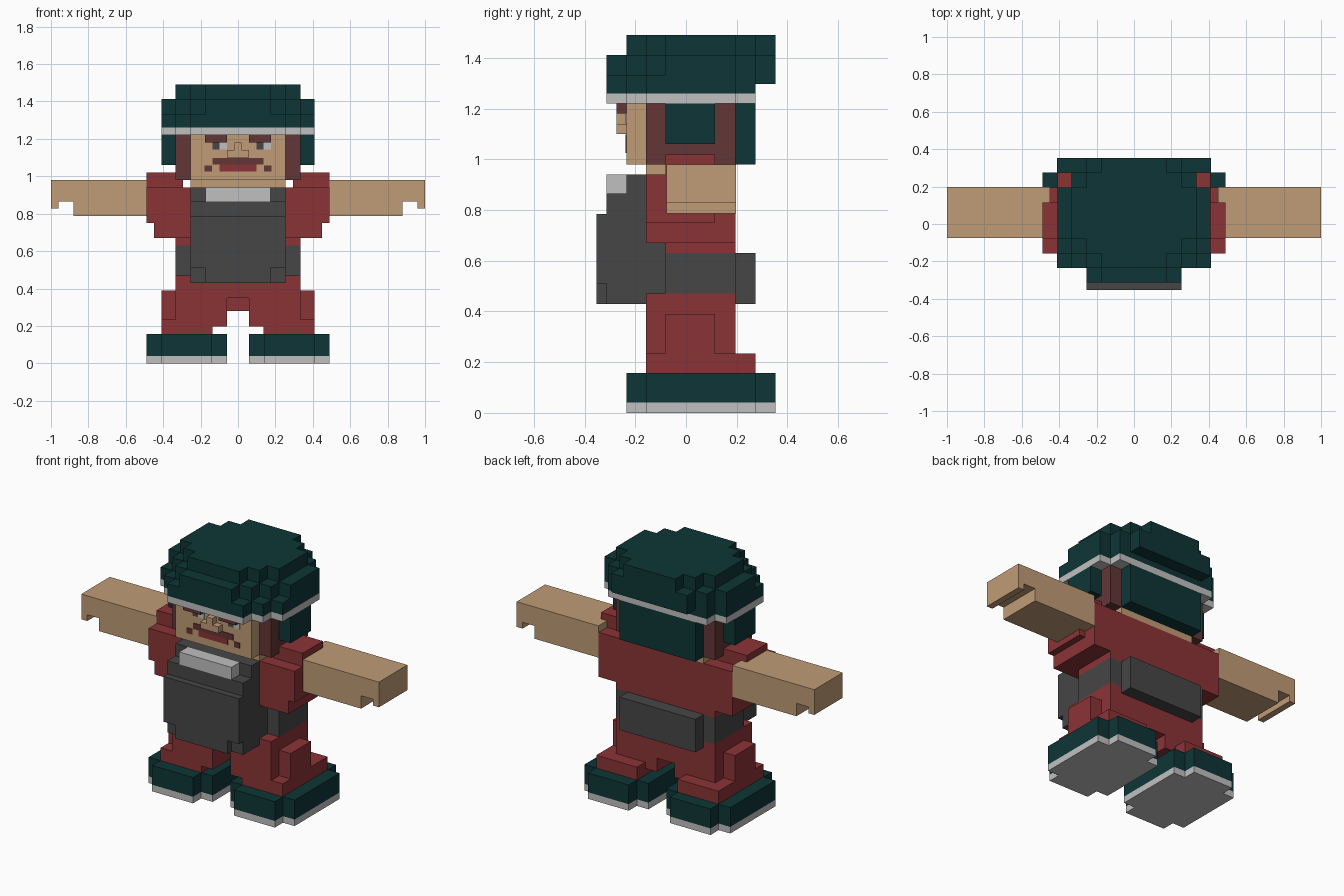
import bpy
import bmesh

cube = bpy.data.objects.get("Cube")
if cube:
    bpy.data.objects.remove(cube, do_unlink=True)


def material(name, rgb):
    lin = [((c / 255 + 0.055) / 1.055) ** 2.4 if c > 10 else c / 255 / 12.92 for c in rgb]
    m = bpy.data.materials.new(name)
    m.use_nodes = True
    m.diffuse_color = (*lin, 1)
    bsdf = next(n for n in m.node_tree.nodes if n.type == 'BSDF_PRINCIPLED')
    bsdf.inputs["Base Color"].default_value = (*lin, 1)
    bsdf.inputs["Roughness"].default_value = 0.9
    return m


TEAL = material("dark teal", (14, 53, 54))
TAN = material("skin tan", (192, 156, 118))
RED = material("brick red", (139, 51, 54))
BROWN = material("hair brown", (100, 54, 54))
GREY = material("apron grey", (70, 70, 70))
WHITE = material("pale grey", (192, 192, 192))


def finish(name, bm, mat):
    bmesh.ops.recalc_face_normals(bm, faces=bm.faces)
    me = bpy.data.meshes.new(name)
    bm.to_mesh(me)
    bm.free()
    me.materials.append(mat)
    ob = bpy.data.objects.new(name, me)
    bpy.context.collection.objects.link(ob)
    return ob


def prism(bm, outline, z0, z1):
    """Extrude a plan outline from z0 to z1."""
    face = bm.faces.new([bm.verts.new((x, y, z0)) for x, y in outline])
    top = bmesh.ops.extrude_face_region(bm, geom=[face])["geom"]
    bmesh.ops.translate(bm, vec=(0, 0, z1 - z0),
                        verts=[v for v in top if isinstance(v, bmesh.types.BMVert)])


def boxes(name, mat, *specs):
    """Boxes given as x0, x1, y0, y1, z0, z1, joined into one part."""
    bm = bmesh.new()
    for x0, x1, y0, y1, z0, z1 in specs:
        prism(bm, [(x0, y0), (x1, y0), (x1, y1), (x0, y1)], z0, z1)
    return finish(name, bm, mat)


def pair(name, mat, *specs):
    """The same boxes on the left (+x) and mirrored on the right."""
    boxes("left_" + name, mat, *specs)
    boxes("right_" + name, mat, *[(-b, -a, *rest) for a, b, *rest in specs])


def stepped(name, mat, steps, z0, z1, cx=0):
    """Plan with stepped corners; steps are (half width, y0, y1), widest first."""
    half = []
    for i in range(len(steps) - 1, -1, -1):
        half.append((steps[i][0], steps[i][1]))
        if i:
            half.append((steps[i][0], steps[i - 1][1]))
    for i, (h, _, y1) in enumerate(steps):
        if i:
            half.append((h, steps[i - 1][2]))
        half.append((h, y1))
    pts = [(cx + x, y) for x, y in half] + [(cx - x, y) for x, y in reversed(half)]
    outline = [p for i, p in enumerate(pts) if p != pts[i - 1]]
    bm = bmesh.new()
    prism(bm, outline, z0, z1)
    return finish(name, bm, mat)


# Shoes with pale soles
shoe = [(0.215, -0.157, 0.275), (0.137, -0.235, 0.353)]
for side, cx in (("left", 0.275), ("right", -0.275)):
    stepped(side + "_sole", WHITE, shoe, 0, 0.04, cx)
    stepped(side + "_shoe", TEAL, shoe, 0.04, 0.157, cx)

# Trousers
pair("trouser_leg", RED,
     (0.137, 0.333, -0.157, 0.195, 0.157, 0.47),
     (0.137, 0.333, 0.195, 0.275, 0.157, 0.235),
     (0.333, 0.41, -0.157, 0.275, 0.157, 0.235),
     (0.333, 0.41, -0.08, 0.115, 0.235, 0.39),
     (0.06, 0.137, -0.157, 0.195, 0.197, 0.35))
boxes("trouser_hips", RED,
      (-0.137, 0.137, -0.157, 0.195, 0.35, 0.47),
      (-0.06, 0.06, -0.08, 0.195, 0.28, 0.35))

# Apron
boxes("apron_belt", GREY,
      (-0.333, 0.333, -0.08, 0.195, 0.47, 0.63),
      (-0.255, 0.255, 0.195, 0.275, 0.43, 0.63),
      (-0.255, 0.255, -0.157, -0.08, 0.47, 0.67))
boxes("apron_front", GREY,
      (-0.255, 0.255, -0.353, -0.314, 0.51, 0.785),
      (-0.175, 0.175, -0.353, -0.314, 0.43, 0.51),
      (-0.255, 0.255, -0.314, -0.235, 0.43, 0.865),
      (-0.255, 0.255, -0.235, -0.157, 0.43, 0.94))
boxes("beard_tip", WHITE, (-0.175, 0.175, -0.314, -0.235, 0.865, 0.94))

# Shirt
boxes("shirt_body", RED,
      (-0.333, 0.333, -0.08, 0.195, 0.63, 0.94),
      (-0.255, 0.255, -0.157, -0.08, 0.67, 0.94))
pair("sleeve", RED,
     (0.255, 0.45, -0.157, 0.195, 0.67, 0.94),
     (0.45, 0.49, -0.157, 0.115, 0.75, 0.94),
     (0.295, 0.49, -0.08, 0.115, 0.94, 1.02))

# Arms with curled fingertips
pair("arm", TAN,
     (0.45, 0.88, -0.076, 0.197, 0.787, 0.98),
     (0.88, 1.0, -0.076, 0.197, 0.865, 0.98),
     (0.96, 1.0, -0.076, 0.197, 0.827, 0.865))

# Head
boxes("neck", TAN, (-0.255, 0.255, -0.157, 0.195, 0.94, 0.98))
boxes("face", TAN, (-0.255, 0.255, -0.235, -0.157, 0.98, 1.22))
boxes("hair", BROWN, (-0.333, 0.333, -0.157, 0.195, 0.98, 1.22))
boxes("nose", TAN,
      (-0.06, 0.06, -0.275, -0.235, 1.1, 1.14),
      (-0.02, 0.02, -0.275, -0.235, 1.14, 1.18))
pair("brow", BROWN, (0.06, 0.177, -0.275, -0.235, 1.18, 1.22))

# Painted face details as thin plates; both eyes glance the same way
for side, x in (("left", 0.10), ("right", -0.137)):
    boxes(side + "_pupil", GREY, (x, x + 0.037, -0.239, -0.235, 1.142, 1.18))
    boxes(side + "_eye_white", WHITE, (x + 0.037, x + 0.077, -0.239, -0.235, 1.142, 1.18))
boxes("moustache", BROWN, (-0.135, 0.135, -0.239, -0.235, 1.062, 1.098))
pair("moustache_end", BROWN, (0.14, 0.178, -0.239, -0.235, 1.025, 1.058))
boxes("mouth", RED, (-0.098, 0.098, -0.239, -0.235, 1.027, 1.062))

# Hat flaps, band, brim and crown
boxes("neck_flap", TEAL, (-0.255, 0.255, 0.195, 0.275, 0.98, 1.22))
pair("ear_flap", TEAL, (0.333, 0.41, -0.08, 0.115, 1.06, 1.22))
plan = [(0.41, -0.157, 0.195), (0.333, -0.235, 0.275), (0.255, -0.314, 0.275)]
stepped("hat_band", WHITE, plan, 1.22, 1.26)
stepped("hat_lower", TEAL, plan, 1.26, 1.333)
stepped("hat_upper", TEAL,
        [(0.41, -0.08, 0.195), (0.333, -0.157, 0.275), (0.255, -0.235, 0.275),
         (0.175, -0.314, 0.275)], 1.333, 1.412)
stepped("hat_crown", TEAL,
        [(0.333, -0.08, 0.195), (0.255, -0.157, 0.275), (0.175, -0.235, 0.353)],
        1.412, 1.49)
boxes("hat_back", TEAL, (-0.255, 0.255, 0.275, 0.353, 1.297, 1.412))
